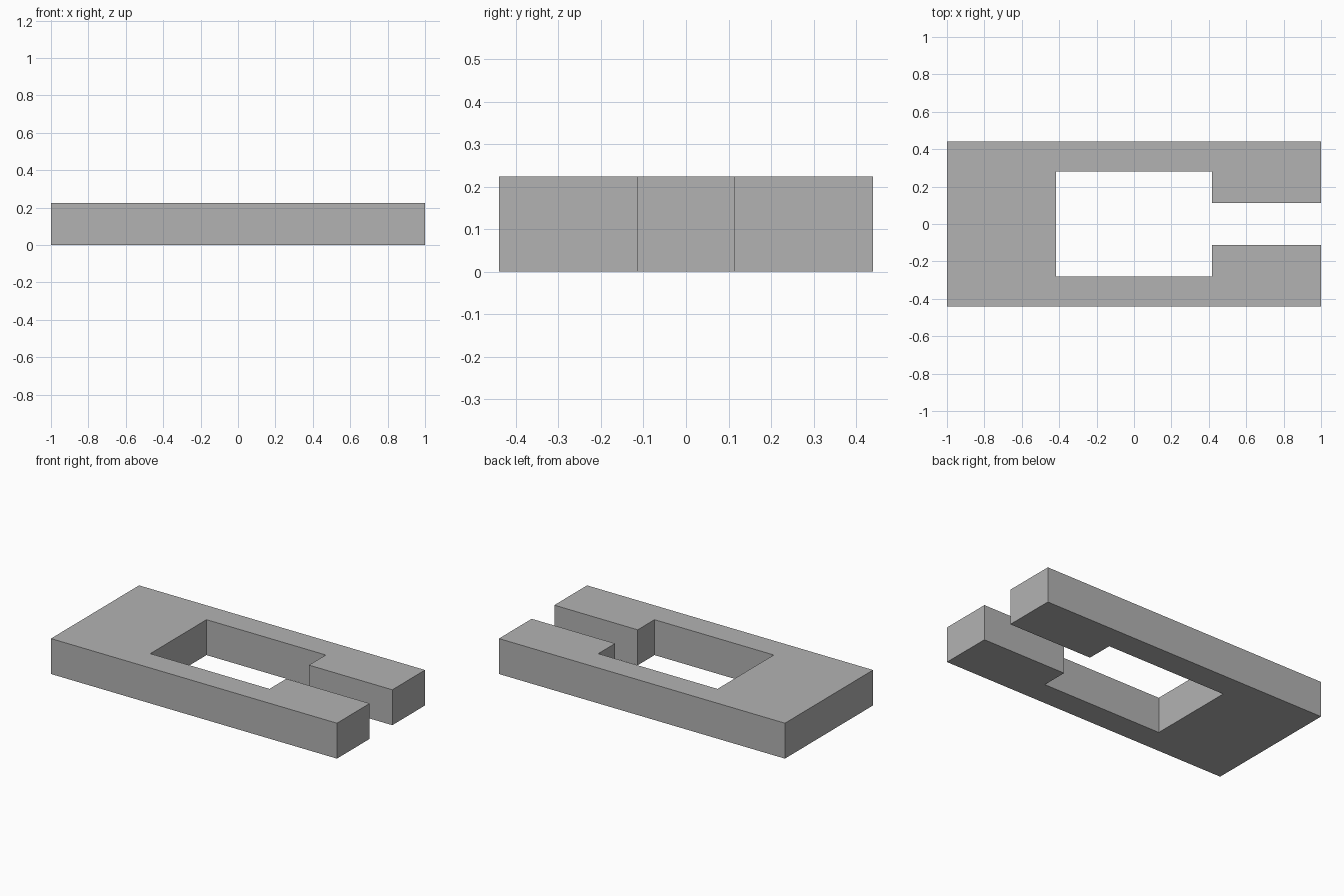
import bpy
import bmesh

cube = bpy.data.objects.get("Cube")
if cube:
    bpy.data.objects.remove(cube, do_unlink=True)

# Plain grey material
GREY = (0.45, 0.45, 0.45, 1.0)
grey = bpy.data.materials.new("plain_grey")
grey.use_nodes = True
grey.diffuse_color = GREY
grey.node_tree.nodes["Principled BSDF"].inputs["Base Color"].default_value = GREY

# Main dimensions
HALF_LENGTH, HALF_WIDTH, HEIGHT = 1.0, 0.44, 0.224
WINDOW_X, WINDOW_Y = 0.417, 0.281
SLOT_Y = 0.113

# Half of the outline, from the slot mouth round the window to the closed end
inner = [(HALF_LENGTH, SLOT_Y), (WINDOW_X, SLOT_Y),
         (WINDOW_X, WINDOW_Y), (-WINDOW_X, WINDOW_Y)]
outer = [(-HALF_LENGTH, HALF_WIDTH), (HALF_LENGTH, HALF_WIDTH)]


def mirrored(points):
    return [(x, -y) for x, y in reversed(points)]


# Closed loop of the slotted plate, extruded upward
outline = inner + mirrored(inner) + mirrored(outer) + outer
bm = bmesh.new()
base = bm.faces.new([bm.verts.new((x, y, 0)) for x, y in outline])
top = bmesh.ops.extrude_face_region(bm, geom=[base], use_keep_orig=True)
raised = [v for v in top["geom"] if isinstance(v, bmesh.types.BMVert)]
bmesh.ops.translate(bm, vec=(0, 0, HEIGHT), verts=raised)
bmesh.ops.recalc_face_normals(bm, faces=bm.faces)

mesh = bpy.data.meshes.new("slotted_plate")
bm.to_mesh(mesh)
bm.free()
mesh.materials.append(grey)
plate = bpy.data.objects.new("slotted_plate", mesh)
bpy.context.collection.objects.link(plate)
